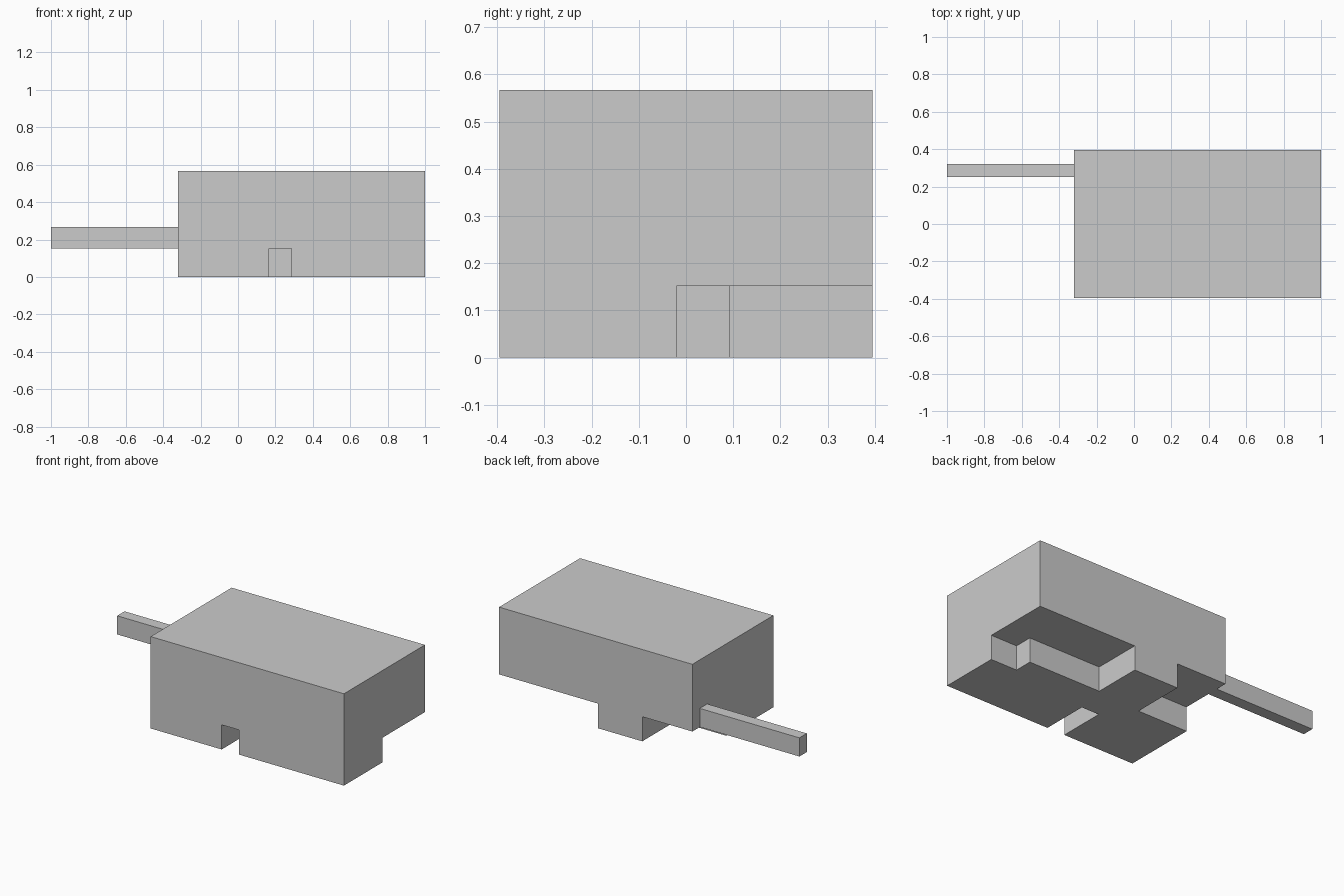
import bpy, bmesh

if "Cube" in bpy.data.objects:
    bpy.data.objects.remove(bpy.data.objects["Cube"])

FLOOR, STEP, TOP = 0.0, 0.152, 0.567   # ground, underside of the upper storey, roof
LEFT, RIGHT, HALF = -0.32, 1.0, 0.395  # body extents in x and half depth in y


def prism(name, outline, z0, z1):
    """Extrude a counter-clockwise xy outline from z0 to z1."""
    bm = bmesh.new()
    base = bm.faces.new([bm.verts.new((x, y, z0)) for x, y in outline])
    top = bmesh.ops.extrude_face_region(bm, geom=[base])["geom"]
    bmesh.ops.translate(bm, vec=(0, 0, z1 - z0),
                        verts=[v for v in top if isinstance(v, bmesh.types.BMVert)])
    bmesh.ops.recalc_face_normals(bm, faces=bm.faces)
    mesh = bpy.data.meshes.new(name)
    bm.to_mesh(mesh)
    bm.free()
    obj = bpy.data.objects.new(name, mesh)
    bpy.context.collection.objects.link(obj)
    return obj


def rect(x0, x1, y0, y1):
    return [(x0, y0), (x1, y0), (x1, y1), (x0, y1)]


def carve(target, name, outline):
    """Cut an open recess into the underside of the target."""
    cutter = prism(name, outline, FLOOR - 0.1, STEP)
    cutter.hide_render = True
    mod = target.modifiers.new(name, "BOOLEAN")
    mod.operation = "DIFFERENCE"
    mod.solver = "EXACT"
    mod.object = cutter
    bpy.context.view_layer.objects.active = target
    bpy.ops.object.modifier_apply(modifier=name)
    bpy.data.objects.remove(cutter)


# Main body block
body = prism("body", rect(LEFT, RIGHT, -HALF, HALF), FLOOR, TOP)

# Stepped overhang at the back right
carve(body, "back_right_recess",
      [(1.1, -0.02), (1.1, 0.5), (0.326, 0.5), (0.326, 0.093), (0.82, 0.093), (0.82, -0.02)])
# Overhang at the back left
carve(body, "back_left_recess", rect(LEFT - 0.1, 0.022, 0.065, 0.5))
# Narrow entrance notch in the front
carve(body, "front_notch", rect(0.165, 0.285, -0.5, -0.103))

# Long beam sticking out of the left side
prism("side_beam", rect(-1.0, LEFT, 0.25, 0.322), STEP, 0.267)
